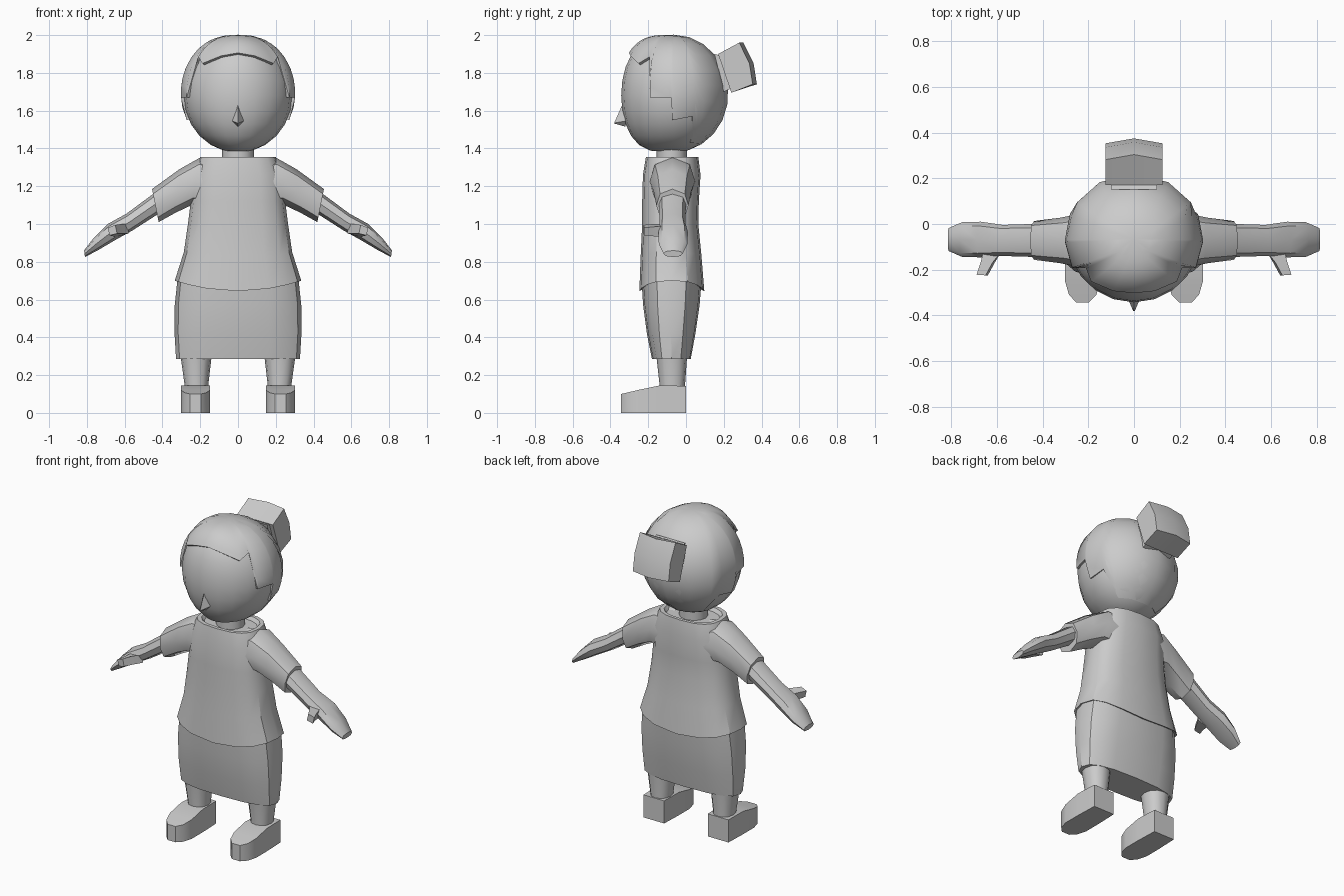
import bpy, bmesh, math
from math import sin, cos, pi, radians

if "Cube" in bpy.data.objects:
    bpy.data.objects.remove(bpy.data.objects["Cube"])

grey = bpy.data.materials.new("plain grey")
grey.diffuse_color = (0.6, 0.6, 0.6, 1)
grey.use_nodes = True
grey.node_tree.nodes["Principled BSDF"].inputs["Base Color"].default_value = grey.diffuse_color


def build(name, rings, cap_start=True, cap_end=True, mirror=False, thick=0, angle=35):
    """Skin closed rings of points into one object."""
    bm = bmesh.new()
    vs = [[bm.verts.new(p) for p in r] for r in rings]
    n = len(rings[0])
    for a, b in zip(vs, vs[1:]):
        for i in range(n):
            j = (i + 1) % n
            bm.faces.new((a[i], a[j], b[j], b[i]))
    if cap_start:
        bm.faces.new(vs[0][::-1])
    if cap_end:
        bm.faces.new(vs[-1])
    bmesh.ops.remove_doubles(bm, verts=bm.verts[:], dist=1e-4)
    bmesh.ops.recalc_face_normals(bm, faces=bm.faces[:])
    me = bpy.data.meshes.new(name)
    bm.to_mesh(me)
    bm.free()
    me.materials.append(grey)
    ob = bpy.data.objects.new(name, me)
    bpy.context.collection.objects.link(ob)
    bpy.ops.object.select_all(action='DESELECT')
    ob.select_set(True)
    bpy.context.view_layer.objects.active = ob
    if thick:
        m = ob.modifiers.new("thickness", 'SOLIDIFY')
        m.thickness, m.offset = thick, -1
        bpy.ops.object.modifier_apply(modifier=m.name)
    if mirror:
        m = ob.modifiers.new("mirror", 'MIRROR')
        m.use_mirror_merge = False
        bpy.ops.object.modifier_apply(modifier=m.name)
    bpy.ops.object.shade_smooth_by_angle(angle=radians(angle))
    return ob


def spow(v, e):
    return math.copysign(abs(v) ** e, v)


def level(z, rx, y0, y1, n=16, e=0.75, x=0, drop=0):
    """Rounded horizontal ring; drop lowers its middle."""
    pts = []
    for i in range(n):
        a = 2 * pi * i / n
        px = spow(cos(a), e)
        pts.append((x + rx * px, (y0 + y1) / 2 + (y1 - y0) / 2 * spow(sin(a), e),
                    z - drop * (1 - px * px)))
    return pts


def limb(top, bottom, yh, yc=-0.072, n=8, e=0.75):
    """Ring between a top and a bottom point (x, z), half-width yh."""
    pts = []
    for i in range(n):
        a = 2 * pi * i / n
        k = (1 + cos(a)) / 2
        pts.append((bottom[0] + (top[0] - bottom[0]) * k, yc + yh * spow(sin(a), e),
                    bottom[1] + (top[1] - bottom[1]) * k))
    return pts


def dome(t, phi, rx, ry, rz, zc):
    """Head surface: t from the crown down, phi from the face round."""
    s = max(sin(t), 0)
    px = s ** (0.85 if t < pi / 2 else 1)
    py = s ** (0.6 if cos(phi) > 0 else 1)
    return (rx * px * sin(phi), -0.065 - ry * py * cos(phi), zc + rz * cos(t))


# Head
build("head", [[dome(pi * r / 12, 2 * pi * i / 20, 0.288, 0.278, 0.302, 1.68)
                for i in range(20)] for r in range(13)], False, False, angle=50)

# Hair cap with a stepped hairline: (angle from the face, lower edge height)
line = [(0, 1.906), (22, 1.89), (45, 1.85), (59, 1.885), (64, 1.67), (87, 1.67),
        (89, 1.55), (112, 1.57), (124, 1.43), (150, 1.425), (180, 1.42)]
line += [(360 - a, z) for a, z in line[-2:0:-1]]
rows = 9
build("hair", [[dome(math.acos((z - 1.69) / 0.312) * r / rows, radians(a),
                     0.303, 0.289, 0.312, 1.69) for a, z in line]
               for r in range(rows + 1)], False, False, thick=0.016, angle=45)

# Hair bun and its tie
bun = [(0.17, 1.90), (0.304, 1.96), (0.358, 1.85), (0.375, 1.74), (0.24, 1.695)]
build("hair_bun", [[(x, y - (0.022 if x and 0 < i < 4 else 0), z)
                    for i, (y, z) in enumerate(bun)] for x in (-0.125, 0, 0.125)], angle=20)
tie = [(0.15, 1.90), (0.19, 1.89), (0.245, 1.72), (0.20, 1.70)]
build("hair_tie", [[(x, y, z) for y, z in tie] for x in (-0.1, 0.1)])

# Nose
build("nose", [[(-0.03, -0.32, 1.545), (0, -0.32, 1.515), (0.03, -0.32, 1.545), (0, -0.32, 1.67)],
               [(-0.004, -0.38, 1.535), (0, -0.38, 1.532), (0.004, -0.38, 1.535), (0, -0.378, 1.54)]],
      angle=20)

# Neck
build("neck", [level(z, 0.085, -0.155, 0.005, 12, 1) for z in (1.32, 1.45)])

# Shirt body with a hanging hem and a sunken collar
build("shirt", [level(0.71, 0.31, -0.225, 0.075, drop=0.055),
                level(0.70, 0.335, -0.247, 0.097, drop=0.055),
                level(0.85, 0.287, -0.24, 0.082, drop=0.02),
                level(1.0, 0.265, -0.232, 0.065),
                level(1.12, 0.25, -0.232, 0.068),
                level(1.26, 0.24, -0.228, 0.077),
                level(1.355, 0.20, -0.212, 0.065),
                level(1.355, 0.175, -0.19, 0.045),
                level(1.335, 0.16, -0.175, 0.03)])

# Sleeves
build("sleeves", [limb((0.12, 1.34), (0.15, 1.10), 0.125),
                  limb((0.20, 1.352), (0.245, 1.10), 0.12),
                  limb((0.31, 1.29), (0.33, 1.06), 0.10),
                  limb((0.455, 1.185), (0.42, 1.01), 0.085)], mirror=True, angle=40)

# Arms with mitten hands
build("arms", [limb((0.40, 1.19), (0.38, 1.07), 0.07),
               limb((0.455, 1.155), (0.435, 1.045), 0.072),
               limb((0.59, 1.055), (0.56, 0.965), 0.068),
               limb((0.69, 1.0), (0.65, 0.915), 0.078, -0.068),
               limb((0.765, 0.925), (0.74, 0.862), 0.076, -0.068),
               limb((0.815, 0.86), (0.81, 0.825), 0.05, -0.068)], mirror=True, angle=40)

# Thumbs
build("thumbs", [[(0.58, -0.12, 1.0), (0.66, -0.12, 0.99), (0.65, -0.12, 0.93), (0.58, -0.12, 0.95)],
                 [(0.62, -0.17, 1.0), (0.672, -0.17, 0.985), (0.66, -0.17, 0.935), (0.61, -0.17, 0.95)],
                 [(0.65, -0.225, 0.995), (0.69, -0.222, 0.98), (0.68, -0.222, 0.94), (0.64, -0.225, 0.95)]],
      mirror=True)

# Skirt
build("skirt", [level(0.285, 0.328, -0.18, 0.025),
                level(0.42, 0.336, -0.207, 0.05),
                level(0.57, 0.335, -0.227, 0.072),
                level(0.73, 0.318, -0.237, 0.085)])

# Legs
build("legs", [level(0.12, 0.062, -0.14, -0.005, 12, 0.9, 0.22),
               level(0.15, 0.063, -0.14, -0.005, 12, 0.9, 0.22),
               level(0.33, 0.086, -0.16, 0.008, 12, 0.9, 0.222)], mirror=True)

# Shoes, from heel to toe: (y, half-width, top height)
shoe = [(0, 0.072, 0.143), (-0.14, 0.077, 0.145), (-0.25, 0.077, 0.122),
        (-0.31, 0.06, 0.108), (-0.343, 0.028, 0.1)]
build("shoes", [[(0.225 - w, y, 0), (0.225 + w, y, 0), (0.225 + w, y, h), (0.225 - w, y, h)]
                for y, w, h in shoe], mirror=True)
